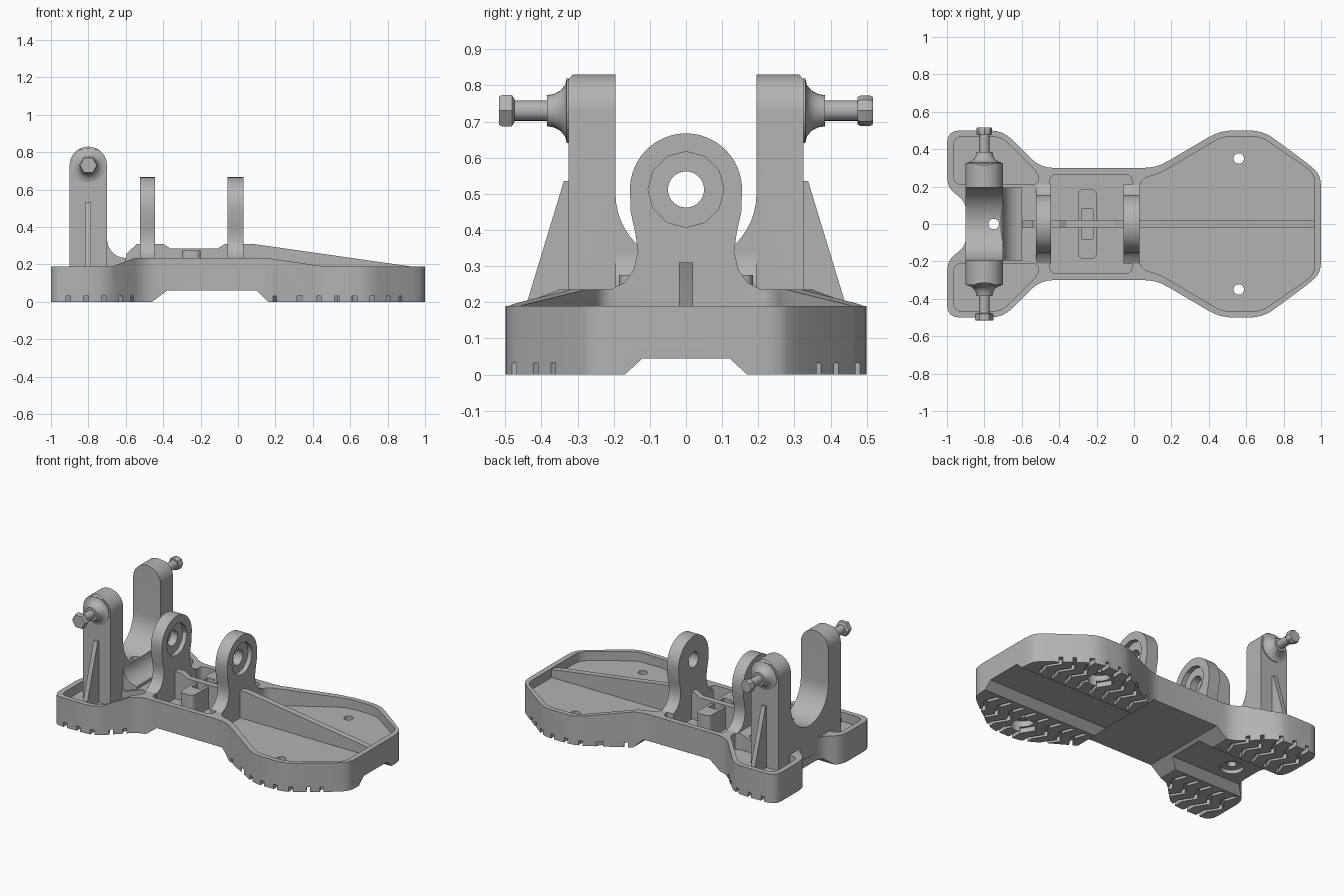
import bpy, bmesh, math
from mathutils import Vector

if "Cube" in bpy.data.objects:
    bpy.data.objects.remove(bpy.data.objects["Cube"])

grey = bpy.data.materials.new("plain grey")
grey.use_nodes = True
COLOUR = (0.45, 0.45, 0.45, 1)
grey.diffuse_color = COLOUR
grey.node_tree.nodes["Principled BSDF"].inputs["Base Color"].default_value = COLOUR


def finish(name, bm):
    bmesh.ops.recalc_face_normals(bm, faces=bm.faces)
    mesh = bpy.data.meshes.new(name)
    bm.to_mesh(mesh)
    bm.free()
    mesh.materials.append(grey)
    ob = bpy.data.objects.new(name, mesh)
    bpy.context.collection.objects.link(ob)
    return ob


def prism(name, pts, axis, lo, hi):
    """Extrude a 2D outline along one axis."""
    place = {"x": lambda a, b, h: (h, a, b),
             "y": lambda a, b, h: (a, h, b),
             "z": lambda a, b, h: (a, b, h)}[axis]
    bm = bmesh.new()
    low, high = [[bm.verts.new(place(a, b, h)) for a, b in pts] for h in (lo, hi)]
    bm.faces.new(low)
    bm.faces.new(high)
    for i in range(len(pts)):
        j = (i + 1) % len(pts)
        bm.faces.new((low[i], low[j], high[j], high[i]))
    return finish(name, bm)


def box(name, x, y, z):
    return prism(name, [(x[0], y[0]), (x[1], y[0]), (x[1], y[1]), (x[0], y[1])], "z", *z)


def arc(cx, cy, r, start, end, n=24):
    angles = [math.radians(start + (end - start) * i / n) for i in range(n + 1)]
    return [(cx + r * math.cos(a), cy + r * math.sin(a)) for a in angles]


def circle(cx, cy, r, n=24):
    return arc(cx, cy, r, 0, 360, n)[:-1]


def rounded(pts, r, n=4):
    """Round every corner of an outline."""
    out = []
    for i, p in enumerate(pts):
        p, a, b = Vector(p), Vector(pts[i - 1]), Vector(pts[(i + 1) % len(pts)])
        s = p + (a - p).normalized() * min(r, (a - p).length * 0.45)
        e = p + (b - p).normalized() * min(r, (b - p).length * 0.45)
        for k in range(n + 1):
            t = k / n
            out.append(tuple(s * (1 - t) ** 2 + p * 2 * t * (1 - t) + e * t * t))
    return out


def mirrored(half):
    return half + [(x, -y) for x, y in reversed(half)]


def cut(ob, tool, mode="DIFFERENCE"):
    mod = ob.modifiers.new("cut", "BOOLEAN")
    mod.object, mod.operation, mod.solver = tool, mode, "EXACT"
    bpy.context.view_layer.objects.active = ob
    bpy.ops.object.modifier_apply(modifier=mod.name)
    bpy.data.objects.remove(tool)


def lathe(name, profile, x, z, side, n):
    """Turn a (y, radius) profile around a line along y."""
    bm = bmesh.new()
    rings = [[bm.verts.new((x + a, side * y, z + b)) for a, b in circle(0, 0, r, n)]
             for y, r in profile]
    for p, q in zip(rings, rings[1:]):
        for i in range(n):
            j = (i + 1) % n
            bm.faces.new((p[i], p[j], q[j], q[i]))
    bm.faces.new(rings[0])
    bm.faces.new(rings[-1])
    return finish(name, bm)


# Base plate: rounded outline limited by its side profile
outline = mirrored([(1, 0.25), (0.96, 0.3), (0.69, 0.5), (0.46, 0.5), (0.12, 0.3),
                    (-0.5, 0.3), (-0.7, 0.5), (-1, 0.5), (-1, 0.19), (-0.895, 0.12)])
base = prism("base_plate", rounded(outline, 0.07), "z", -0.1, 0.4)
side_profile = [(-1.1, 0), (-0.46, 0), (-0.38, 0.06), (0.1, 0.06), (0.16, 0), (1.1, 0),
                (1.1, 0.19), (0.46, 0.19), (0.15, 0.235), (-0.55, 0.235),
                (-0.67, 0.19), (-1.1, 0.19)]
cut(base, prism("limit", side_profile, "y", -1, 1), "INTERSECT")

# Pockets in the top
FLOOR = 0.13
pan = mirrored([(0.965, 0.27), (0.68, 0.467), (0.47, 0.467), (0.14, 0.27), (0.03, 0.24)])
cut(base, prism("pan", rounded(pan, 0.05), "z", FLOOR, 0.5))
middle = mirrored([(-0.01, 0.265), (-0.45, 0.265)])
cut(base, prism("middle", rounded(middle, 0.04), "z", FLOOR, 0.5))
for s in (1, -1):
    rear = [(-0.965, 0.21), (-0.965, 0.467), (-0.71, 0.467), (-0.51, 0.27), (-0.51, 0.21)]
    cut(base, prism("rear", rounded([(x, s * y) for x, y in rear], 0.05), "z", FLOOR, 0.5))

# Channel along the underside
cut(base, prism("channel", [(-0.18, -0.01), (0.18, -0.01), (0.12, 0.045), (-0.12, 0.045)],
                "x", -1.1, 1.1))

# Wavy tread grooves
grooves = [-0.95 + 0.095 * i for i in range(5)] + [0.2 + 0.095 * i for i in range(8)]
for s in (1, -1):
    for x in grooves:
        path = [(x, 0.19), (x + 0.03, 0.27), (x - 0.02, 0.35), (x + 0.03, 0.43), (x + 0.03, 0.6)]
        pts = path + [(a + 0.025, b) for a, b in reversed(path)]
        cut(base, prism("groove", [(a, s * b) for a, b in pts], "z", -0.05, 0.032))

# Rear towers joined by a round-bottomed saddle
u_shape = ([(-0.325, 0.1), (0.325, 0.1), (0.325, 0.815), (0.31, 0.835), (0.195, 0.835)]
           + arc(0, 0.5, 0.195, 0, -180)
           + [(-0.195, 0.835), (-0.31, 0.835), (-0.325, 0.815)])
towers = prism("rear_towers", u_shape, "x", -1, -0.6)
stadium = [(-0.9, 0), (-0.7, 0)] + arc(-0.8, 0.73, 0.1, 0, 180)
cut(towers, prism("stadium", stadium, "y", -1, 1), "INTERSECT")

# Screw holes with wide recesses below
for x, y in ((0.56, 0.35), (0.56, -0.35), (-0.75, 0)):
    cut(base, prism("recess", circle(x, y, 0.07), "z", -0.1, 0.07))
    cut(base, prism("hole", circle(x, y, 0.028), "z", 0.02, 0.6))
cut(towers, prism("hole", circle(-0.75, 0, 0.028), "z", 0, 0.6))

# Curved step in front of the saddle
step = arc(-0.6, 0.335, 0.1, 180, 270, 8) + [(-0.6, 0.15), (-0.71, 0.15), (-0.71, 0.31)]
prism("saddle_step", step, "y", -0.195, 0.195)

# Tower details: buttress, flared boss, pin and cap
for s, label, cap_r, sides in ((1, "left", 0.042, 8), (-1, "right", 0.05, 6)):
    wedge = [(s * 0.3, 0.1), (s * 0.46, 0.12), (s * 0.44, 0.2), (s * 0.338, 0.535),
             (s * 0.3, 0.535)]
    prism(label + "_buttress", wedge, "x", -0.815, -0.785)
    flare = [(0.32, 0.088)] + [(0.385 - 0.055 * math.cos(a), 0.09 - 0.047 * math.sin(a))
                               for a in (0, 0.4, 0.8, 1.2, math.pi / 2)]
    lathe(label + "_boss", flare, -0.8, 0.73, s, 24)
    lathe(label + "_pin", [(0.37, 0.028), (0.485, 0.028)], -0.8, 0.73, s, 20)
    lathe(label + "_cap", [(0.475, 0.038), (0.482, cap_r), (0.51, cap_r), (0.517, cap_r * 0.9)],
          -0.8, 0.73, s, sides)

# Pivot lugs with bored, recessed eyes
half_foot = [(0.21, 0.12), (0.21, 0.235), (0.17, 0.255), (0.145, 0.29), (0.133, 0.34),
             (0.14, 0.39), (0.153, 0.45)]
lug = (half_foot + arc(0, 0.512, 0.155, 0, 180, 32)
       + [(-a, b) for a, b in reversed(half_foot)])
for name, lo, hi in (("rear_lug", -0.525, -0.445), ("front_lug", -0.055, 0.03)):
    ob = prism(name, lug, "x", lo, hi)
    cut(ob, prism("recess", circle(0, 0.512, 0.105, 12), "x", hi - 0.03, hi + 0.1))
    cut(ob, prism("bore", circle(0, 0.512, 0.05, 28), "x", lo - 0.1, hi + 0.1))

# Ribs along the centre line
prism("pan_rib", [(0.02, 0.1), (0.97, 0.1), (0.97, 0.18), (0.92, 0.19), (0.08, 0.31), (0.02, 0.31)],
      "y", -0.02, 0.02)
prism("middle_rib", [(-0.46, 0.1), (-0.03, 0.1), (-0.03, 0.31), (-0.07, 0.31), (-0.11, 0.285),
                     (-0.36, 0.285), (-0.4, 0.31), (-0.46, 0.31)], "y", -0.02, 0.02)
prism("rear_gusset", [(-0.6, 0.2), (-0.5, 0.2), (-0.5, 0.31), (-0.54, 0.31), (-0.6, 0.255)],
      "y", -0.02, 0.02)

# Cross bar with two square sockets
bar = prism("cross_bar", rounded(mirrored([(-0.2, 0.185), (-0.3, 0.185)]), 0.03), "z", 0.1, 0.275)
for y in (0.05, -0.05):
    cut(bar, box("socket", (-0.28, -0.22), (y - 0.03, y + 0.03), (0.2, 0.4)))

for ob in bpy.context.scene.objects:
    if ob.type == "MESH":
        ob.select_set(True)
        bpy.context.view_layer.objects.active = ob
bpy.ops.object.shade_smooth_by_angle(angle=math.radians(30))
